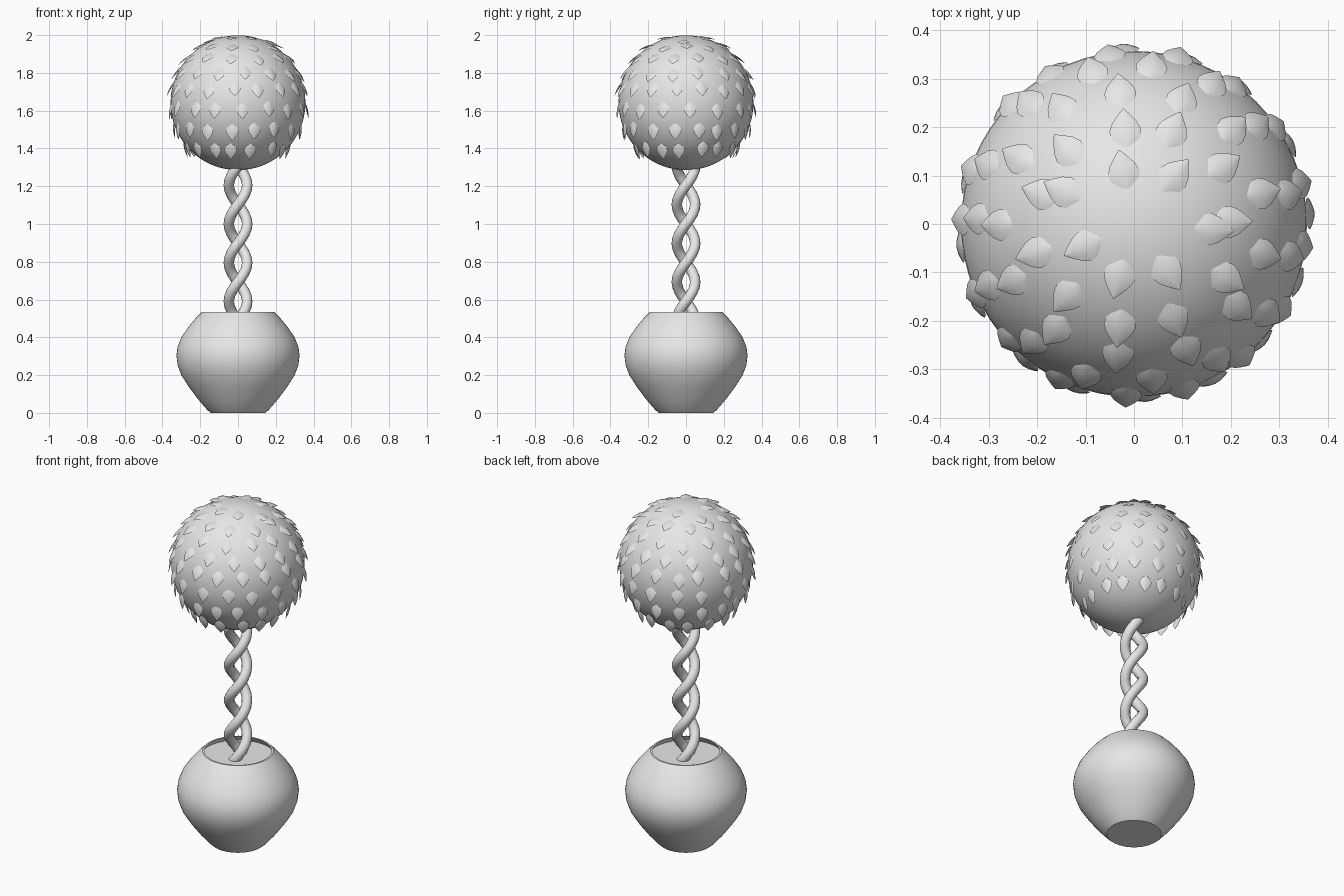
import bpy, bmesh, math, random
from mathutils import Vector

cube = bpy.data.objects.get("Cube")
if cube:
    bpy.data.objects.remove(cube)
random.seed(4)

grey = bpy.data.materials.new("plain grey")
grey.use_nodes = True
grey.diffuse_color = (0.8, 0.8, 0.8, 1)
grey.node_tree.nodes["Principled BSDF"].inputs["Base Color"].default_value = (0.8, 0.8, 0.8, 1)


def finish(name, bm, angle=40):
    mesh = bpy.data.meshes.new(name)
    bm.to_mesh(mesh)
    bm.free()
    mesh.materials.append(grey)
    obj = bpy.data.objects.new(name, mesh)
    bpy.context.collection.objects.link(obj)
    bpy.ops.object.select_all(action="DESELECT")
    bpy.context.view_layer.objects.active = obj
    obj.select_set(True)
    bpy.ops.object.shade_smooth_by_angle(angle=math.radians(angle))
    return obj


def lathe(name, profile, steps=64):
    bm = bmesh.new()
    verts = [bm.verts.new((r, 0, z)) for r, z in profile]
    edges = [bm.edges.new(pair) for pair in zip(verts, verts[1:])]
    bmesh.ops.spin(bm, geom=verts + edges, cent=(0, 0, 0), axis=(0, 0, 1),
                   angle=math.tau, steps=steps)
    bmesh.ops.remove_doubles(bm, verts=bm.verts, dist=0.0005)
    bmesh.ops.recalc_face_normals(bm, faces=bm.faces)
    return finish(name, bm)


# Pot with a thin wall, and the soil inside it
lathe("pot", [(0, 0), (0.145, 0), (0.165, 0.018), (0.21, 0.07), (0.262, 0.14),
              (0.3, 0.2), (0.32, 0.255), (0.326, 0.305), (0.32, 0.35), (0.3, 0.4),
              (0.265, 0.452), (0.225, 0.5), (0.19, 0.535), (0.18, 0.535), (0.205, 0.495)])
lathe("soil", [(0, 0.505), (0.2, 0.505)])

# Two trunks twisted around each other
LOW, HIGH, PITCH = 0.48, 1.34, 0.41
for name, phase in (("trunk_a", 0), ("trunk_b", math.pi)):
    bm = bmesh.new()
    rings, sides, n = [], 14, 90
    for i in range(n + 1):
        z = LOW + (HIGH - LOW) * i / n
        a = phase + math.tau * (z - 0.59) / PITCH
        out = Vector((math.cos(a), math.sin(a), 0))
        along = Vector((-out.y * 0.048, out.x * 0.048, PITCH / math.tau)).normalized()
        side = along.cross(out)
        centre = out * 0.048 + Vector((0, 0, z))
        rings.append([bm.verts.new(centre + 0.028 * (out * math.cos(t) + side * math.sin(t)))
                      for t in (math.tau * k / sides for k in range(sides))])
    for low, high in zip(rings, rings[1:]):
        for k in range(sides):
            m = (k + 1) % sides
            bm.faces.new((low[k], low[m], high[m], high[k]))
    bm.faces.new(rings[0])
    bm.faces.new(rings[-1])
    bmesh.ops.recalc_face_normals(bm, faces=bm.faces)
    finish(name, bm, 60)

# Round crown
RADIUS, CENTRE = 0.357, Vector((0, 0, 1.642))
bm = bmesh.new()
bmesh.ops.create_uvsphere(bm, u_segments=64, v_segments=32, radius=RADIUS)
bmesh.ops.translate(bm, verts=bm.verts, vec=CENTRE)
finish("crown", bm)

# Leaves: rounded at the root, pointed at the tip, slightly cupped
OUTLINE = [(0, 0.008), (0.12, 0.018), (0.27, 0.03), (0.45, 0.033),
           (0.65, 0.026), (0.83, 0.014), (1, 0.001)]


def add_leaf(bm, lat, lon, tilt, length):
    normal = Vector((math.cos(lat) * math.cos(lon), math.cos(lat) * math.sin(lon), math.sin(lat)))
    side = Vector((-math.sin(lon), math.cos(lon), 0))
    down = side.cross(normal) * -1
    if down.z > 0:
        down.negate()
    along = down * math.cos(tilt) + normal * math.sin(tilt)
    face = normal * math.cos(tilt) - down * math.sin(tilt)
    root = CENTRE + normal * (RADIUS - 0.001)
    rows = []
    for t, w in OUTLINE:
        rows.append([bm.verts.new(root + along * t * length + side * s * w
                                  + face * (0.006 * math.sin(math.pi * t) - 0.008 * s * s * w / 0.033))
                     for s in (-1, -0.5, 0, 0.5, 1)])
    for a, b in zip(rows, rows[1:]):
        for k in range(4):
            bm.faces.new((a[k], b[k], b[k + 1], a[k + 1]))


# Rows from bottom to top: root height, leaf count, first angle, tilt (degrees)
ROWS = [(1.43, 16, -96, 17), (1.535, 17, -96, 13), (1.645, 16, -85, 8), (1.75, 17, -95, 7),
        (1.83, 15, -84, 6), (1.9, 13, -97, 5), (1.955, 11, -66, 4), (1.985, 7, -105, 3)]
bm = bmesh.new()
for z, count, start, tilt in ROWS:
    for i in range(count):
        lat = math.asin((z - CENTRE.z + random.uniform(-0.008, 0.008)) / RADIUS)
        lon = math.radians(start + 360 * i / count + random.uniform(-3, 3))
        add_leaf(bm, lat, lon, math.radians(tilt + random.uniform(-2, 3)), 0.088)
finish("leaves", bm, 60)
